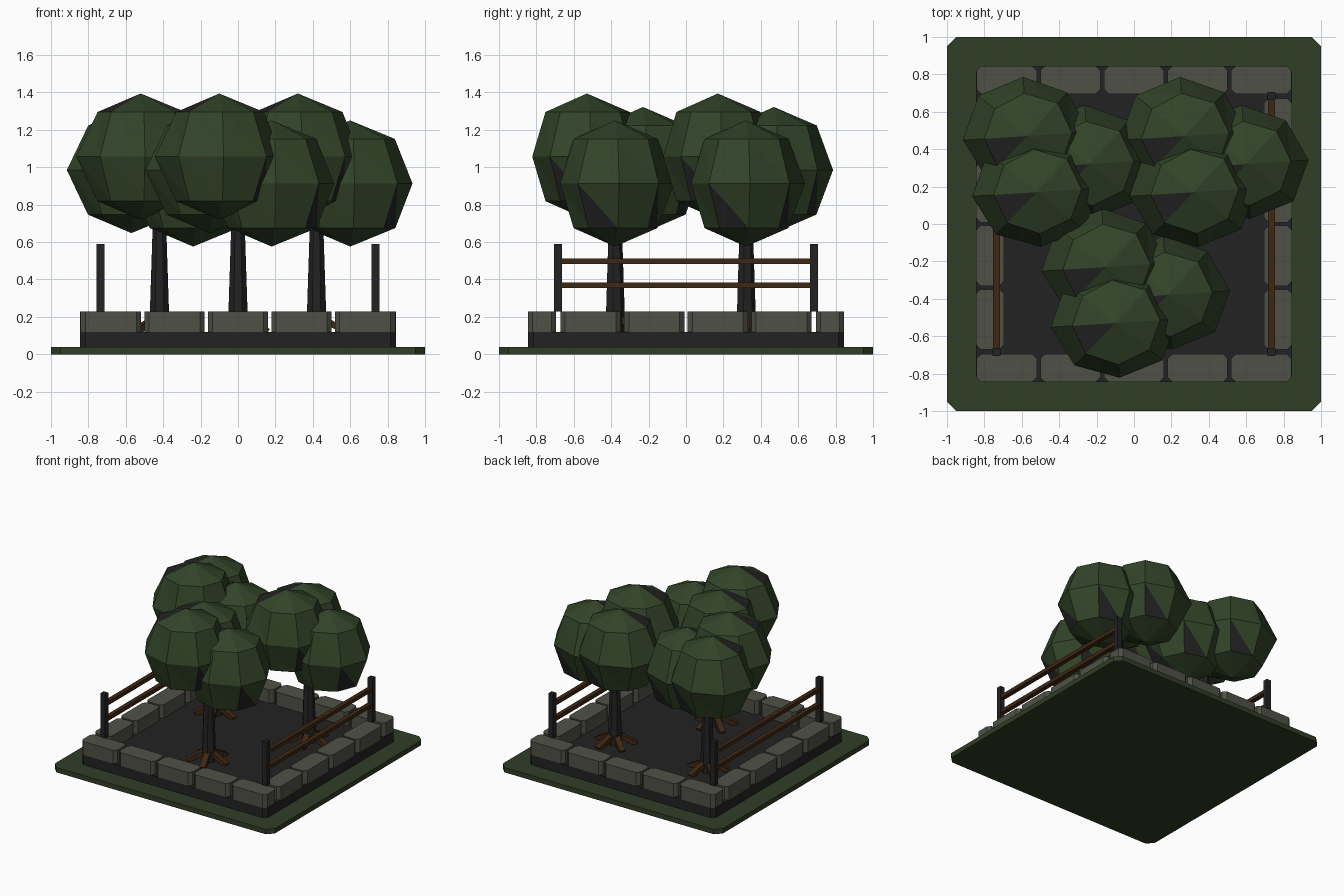
import bpy, bmesh, math
from mathutils import Matrix, Vector

if "Cube" in bpy.data.objects:
    bpy.data.objects.remove(bpy.data.objects["Cube"])


def material(name, rgb):
    m = bpy.data.materials.new(name)
    m.diffuse_color = (*rgb, 1)
    m.use_nodes = True
    m.node_tree.nodes["Principled BSDF"].inputs["Base Color"].default_value = m.diffuse_color
    return m


GRASS = material("grass_green", (0.030, 0.047, 0.019))
LEAF = material("leaf_green", (0.032, 0.057, 0.021))
DARK = material("dark_soil_and_bark", (0.017, 0.016, 0.017))
STONE = material("grey_stone", (0.078, 0.082, 0.062))
WOOD = material("brown_wood", (0.050, 0.020, 0.006))


def finish(bm, name, *mats):
    bmesh.ops.recalc_face_normals(bm, faces=bm.faces)
    me = bpy.data.meshes.new(name)
    bm.to_mesh(me)
    bm.free()
    for m in mats:
        me.materials.append(m)
    ob = bpy.data.objects.new(name, me)
    bpy.context.collection.objects.link(ob)
    return ob


def block(name, centre, size, mat, chamfer=0.0, turn=None):
    """Box with optional chamfered vertical corners and rotation."""
    bm = bmesh.new()
    bmesh.ops.create_cube(bm, size=1)
    bmesh.ops.scale(bm, vec=size, verts=bm.verts)
    if chamfer:
        upright = [e for e in bm.edges
                   if abs(e.verts[0].co.z - e.verts[1].co.z) > 1e-4]
        bmesh.ops.bevel(bm, geom=upright, offset=chamfer, segments=1,
                        affect='EDGES', profile=0.5)
    m = Matrix.Translation(centre) @ (turn or Matrix())
    bmesh.ops.transform(bm, matrix=m, verts=bm.verts)
    return finish(bm, name, mat)


def foliage(name, centre):
    """Eight-sided faceted blob with a few dark facets."""
    n, r = 8, 0.337
    bm = bmesh.new()
    rings = []
    for j in (1, 2, 3):
        lat = j * math.pi / 4
        ring = []
        for k in range(n):
            a = math.radians(4) + k * math.tau / n
            w = r * (1 + 0.035 * math.sin(5 * k + 3 * j))
            x, y = math.cos(a), math.sin(a) * (0.9 if math.sin(a) < 0 else 0.95)
            ring.append(bm.verts.new((w * math.sin(lat) * x,
                                      w * math.sin(lat) * y,
                                      r * math.cos(lat))))
        rings.append(ring)
    top, low = bm.verts.new((0, 0, r)), bm.verts.new((0, 0, -r))
    for k in range(n):
        k2 = (k + 1) % n
        f = bm.faces.new((top, rings[0][k], rings[0][k2]))
        f.material_index = int(k == 4)
        bm.faces.new((low, rings[2][k2], rings[2][k]))
        for j in (0, 1):
            a, b = rings[j], rings[j + 1]
            bm.faces.new((a[k], a[k2], b[k2]))
            f = bm.faces.new((a[k], b[k2], b[k]))
            f.material_index = int(j == 1 and k in (1, 7))
    bmesh.ops.translate(bm, vec=centre, verts=bm.verts)
    return finish(bm, name, LEAF, DARK)


# ground slab and raised soil bed
block("grass_base", (0, 0, 0.02), (2, 2, 0.04), GRASS, 0.05)
block("soil_bed", (0, 0, 0.08), (1.69, 1.69, 0.08), DARK, 0.03)

# stone kerb: five stones front and back, four along each side
for s, side in ((-1, "front"), (1, "back")):
    for i in range(5):
        block(f"{side}_kerb_stone_{i + 1}", ((i - 2) * 0.34, s * 0.77, 0.175),
              (0.322, 0.15, 0.11), STONE, 0.025)
for s, side in ((-1, "left"), (1, "right")):
    for i in range(4):
        block(f"{side}_kerb_stone_{i + 1}", (s * 0.77, (i - 1.5) * 0.34, 0.175),
              (0.15, 0.322, 0.11), STONE, 0.025)
    # fence on this side
    for e, end in ((-1, "front"), (1, "back")):
        block(f"{side}_{end}_fence_post", (s * 0.735, e * 0.685, 0.41),
              (0.042, 0.042, 0.36), DARK)
    for z, level in ((0.37, "lower"), (0.498, "upper")):
        block(f"{side}_{level}_fence_rail", (s * 0.735, 0, z),
              (0.036, 1.35, 0.03), WOOD)

# trees: trunk, splayed roots and three foliage blobs each
for t, (x, y) in enumerate(((-0.42, 0.32), (0.42, 0.32), (0, -0.38)), 1):
    bm = bmesh.new()
    bmesh.ops.create_cone(bm, cap_ends=True, segments=7, radius1=0.056,
                          radius2=0.03, depth=0.78,
                          matrix=Matrix.Translation((x, y, 0.51)))
    finish(bm, f"tree_{t}_trunk", DARK)
    for k in range(5):
        turn = (Matrix.Rotation(k * math.tau / 5, 4, 'Z')
                @ Matrix.Rotation(math.radians(28), 4, 'Y'))
        offset = Matrix.Rotation(k * math.tau / 5, 4, 'Z') @ Vector((0.095, 0, 0))
        block(f"tree_{t}_root_{k + 1}", Vector((x, y, 0.155)) + offset,
              (0.15, 0.045, 0.035), WOOD, 0, turn)
    for part, dx, dy, z in (("low", 0.18, 0, 0.913), ("high", -0.10, -0.15, 1.057),
                            ("middle", -0.15, 0.15, 0.985)):
        foliage(f"tree_{t}_{part}_foliage", (x + dx, y + dy, z))
